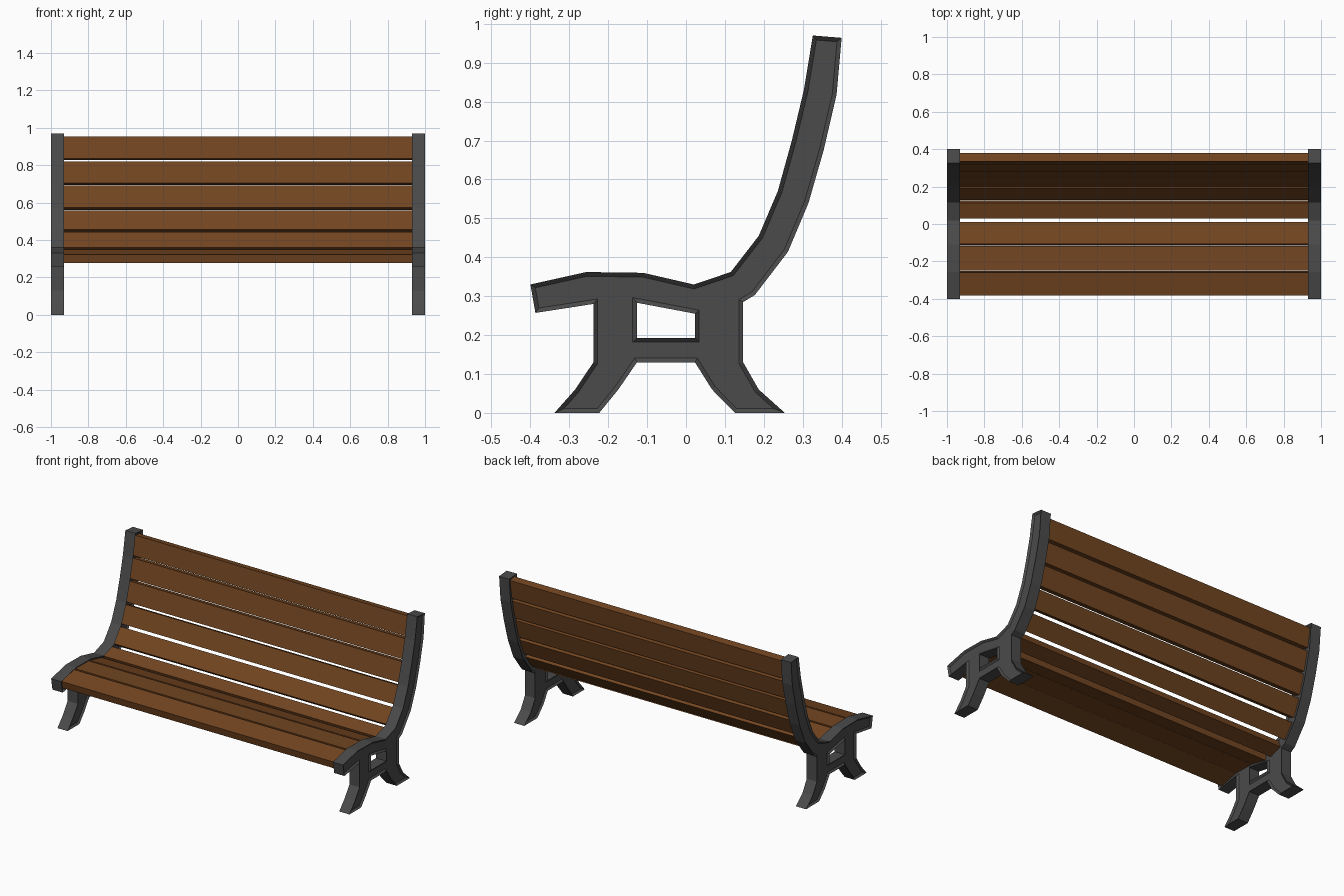
import bpy, bmesh
from mathutils import Vector

if "Cube" in bpy.data.objects:
    bpy.data.objects.remove(bpy.data.objects["Cube"])


def material(name, color):
    m = bpy.data.materials.new(name)
    m.diffuse_color = (*color, 1)
    m.use_nodes = True
    m.node_tree.nodes["Principled BSDF"].inputs["Base Color"].default_value = m.diffuse_color
    return m


def add_object(name, bm, mat):
    bmesh.ops.recalc_face_normals(bm, faces=bm.faces)
    mesh = bpy.data.meshes.new(name)
    bm.to_mesh(mesh)
    bm.free()
    mesh.materials.append(mat)
    obj = bpy.data.objects.new(name, mesh)
    bpy.context.collection.objects.link(obj)
    return obj


def extrude_x(bm, faces, width):
    res = bmesh.ops.extrude_face_region(bm, geom=faces, use_keep_orig=True)
    verts = [v for v in res["geom"] if isinstance(v, bmesh.types.BMVert)]
    bmesh.ops.translate(bm, verts=verts, vec=(width, 0, 0))
    bmesh.ops.recalc_face_normals(bm, faces=bm.faces)


iron = material("dark_iron", (0.07, 0.07, 0.07))
wood = material("brown_wood", (0.17, 0.06, 0.015))

# Side frame outline (y, z): sitting surface first, then rear edge and legs
surface = [(-.40, .33), (-.256, .362), (-.11, .36), (.02, .33), (.115, .362),
           (.187, .455), (.236, .57), (.272, .70), (.303, .83), (.326, .97)]
rear = [(.40, .964), (.387, .818), (.354, .676), (.315, .54), (.262, .414),
        (.177, .303), (.147, .285)]
legs = [(.147, .13), (.187, .06), (.254, 0), (.126, 0), (.067, .06),
        (.023, .13), (-.126, .13), (-.174, .06), (-.223, 0), (-.338, 0),
        (-.285, .06), (-.238, .13), (-.238, .28)]
nose = [(-.387, .257)]
hole_top = [(.023, .255), (-.126, .283)]
hole_low = [(-.126, .193), (.023, .193)]

# Side frames: two faces around the window, thickened, with recessed panels
bm = bmesh.new()
verts = {p: bm.verts.new((.93, *p))
         for p in surface + rear + legs + nose + hole_top + hole_low}
upper = surface + rear + hole_top + legs[-1:] + nose
lower = rear[-1:] + legs + hole_top[1:] + hole_low + hole_top[:1]
faces = [bm.faces.new([verts[p] for p in loop]) for loop in (upper, lower)]
extrude_x(bm, faces, .07)
caps = [f for f in bm.faces if abs(f.normal.x) > .9]
bmesh.ops.inset_region(bm, faces=caps, thickness=.011, depth=-.01,
                       use_even_offset=True, use_boundary=True)
frame = add_object("side_frames", bm, iron)
frame.modifiers.new("Mirror", 'MIRROR')

# Slats: one plank along each segment of the sitting surface
INSET, THICK = .012, .045
last = len(surface) - 2
for i in range(last + 1):
    a, b = Vector(surface[i]), Vector(surface[i + 1])
    d = (b - a).normalized()
    n = Vector((d.y, -d.x))
    a = a + d * (.015 if i == 0 else .007) + n * INSET
    b = b - d * (.015 if i == last else .007) + n * INSET
    bm = bmesh.new()
    face = bm.faces.new([bm.verts.new((-.942, p.x, p.y))
                         for p in (a, b, b + n * THICK, a + n * THICK)])
    extrude_x(bm, [face], 1.884)
    name = f"seat_slat_{i + 1}" if i < 4 else f"back_slat_{i - 3}"
    add_object(name, bm, wood)
